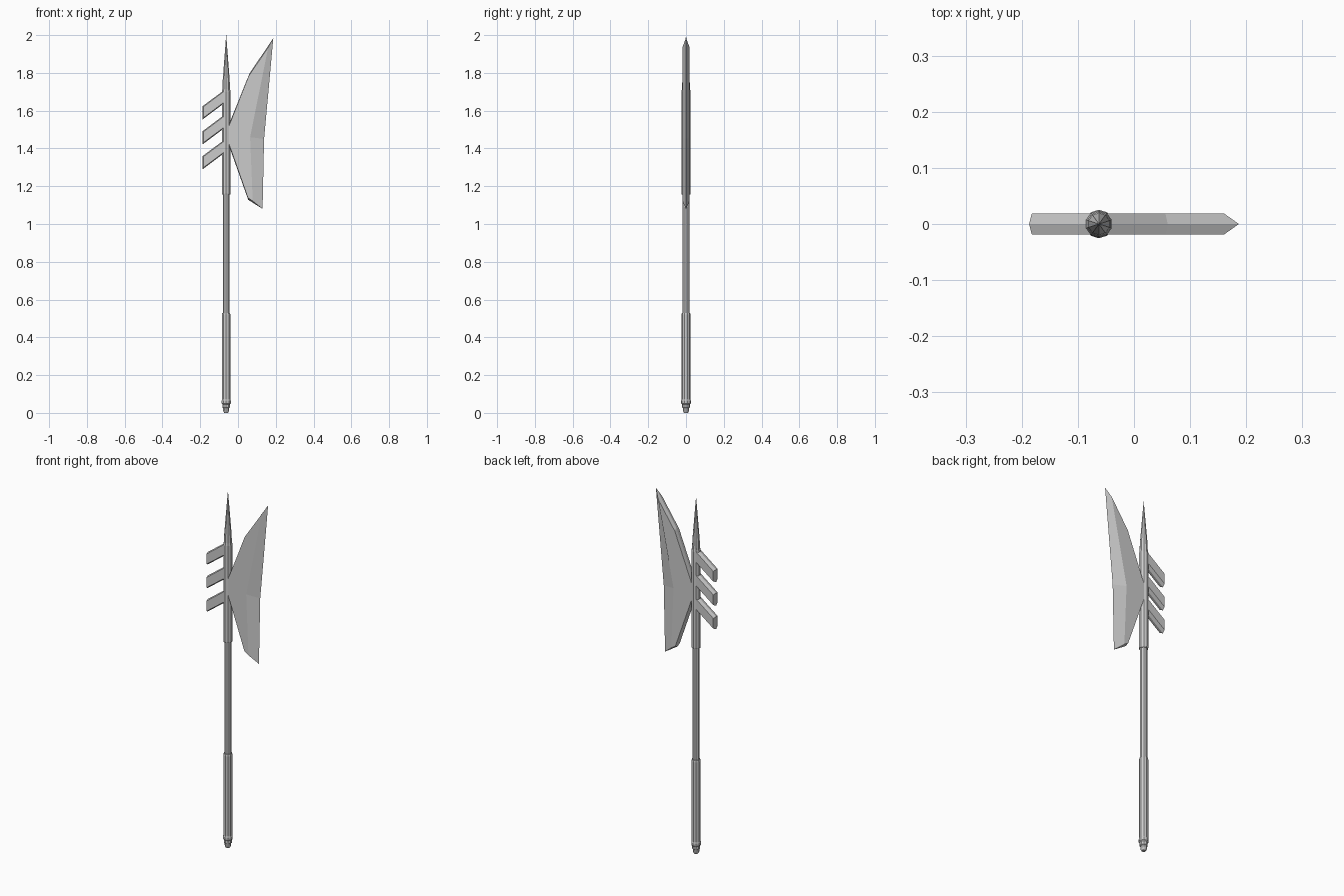
import bpy, bmesh, math

if "Cube" in bpy.data.objects:
    bpy.data.objects.remove(bpy.data.objects["Cube"])

SHAFT_X = -0.0625
SIDES = 10
HALF = 0.019  # half thickness of blade and fins


def finish(name, bm):
    bmesh.ops.recalc_face_normals(bm, faces=bm.faces)
    mesh = bpy.data.meshes.new(name)
    bm.to_mesh(mesh)
    bm.free()
    obj = bpy.data.objects.new(name, mesh)
    bpy.context.collection.objects.link(obj)
    return obj


def lathe(name, profile):
    """Ten-sided turned part from (radius, z) pairs, capped at both ends."""
    bm = bmesh.new()
    rings = []
    for r, z in profile:
        ring = []
        for i in range(SIDES):
            a = math.pi / 2 + 2 * math.pi * i / SIDES
            ring.append(bm.verts.new((SHAFT_X + r * math.cos(a), r * math.sin(a), z)))
        rings.append(ring)
    for lo, hi in zip(rings, rings[1:]):
        for i in range(SIDES):
            j = (i + 1) % SIDES
            bm.faces.new((lo[i], lo[j], hi[j], hi[i]))
    bm.faces.new(rings[0])
    bm.faces.new(rings[-1])
    return finish(name, bm)


def ridged_plate(name, rim, side):
    """Plate with flat sides at +-HALF meeting a raised rim on y = 0."""
    bm = bmesh.new()
    mid = [bm.verts.new((x, 0, z)) for x, z in rim]
    n = len(rim)
    for y in (-HALF, HALF):
        flat = [bm.verts.new((x, y, z)) for x, z in side]
        bm.faces.new(flat)
        for i in range(n):
            j = (i + 1) % n
            bm.faces.new((mid[i], mid[j], flat[j], flat[i]))
    return finish(name, bm)


# Shaft, grip with ringed pommel, head socket and spike
lathe("shaft", [(0.0185, 0.5), (0.0185, 1.2)])
lathe("grip", [(0.0235, 0.05), (0.0235, 0.52), (0.0215, 0.53)])
lathe("pommel", [(0.011, 0.0), (0.017, 0.012), (0.017, 0.025), (0.0205, 0.028),
                 (0.0205, 0.045), (0.0255, 0.05), (0.0255, 0.065), (0.0235, 0.07)])
lathe("head_socket", [(0.0225, 1.155), (0.024, 1.162), (0.024, 1.70), (0.0215, 1.715)])
lathe("spike", [(0.022, 1.69), (0.0195, 1.76), (0.0003, 2.0)])

# Axe blade: thick body, bevelled to a sharp cutting edge
ridged_plate(
    "axe_blade",
    [(-0.055, 1.51), (0.06, 1.795), (0.187, 1.985), (0.138, 1.45),
     (0.13, 1.08), (0.054, 1.128), (-0.055, 1.435)],
    [(-0.055, 1.50), (0.056, 1.782), (0.16, 1.935), (0.064, 1.46),
     (0.078, 1.122), (0.053, 1.138), (-0.055, 1.445)])

# Three swept fins on the back
for i in range(3):
    d = -0.132 * i
    ridged_plate(
        "back_fin_%d" % (i + 1),
        [(-0.065, 1.715 + d), (-0.187, 1.624 + d), (-0.187, 1.554 + d), (-0.065, 1.645 + d)],
        [(-0.065, 1.709 + d), (-0.182, 1.621 + d), (-0.182, 1.564 + d), (-0.065, 1.651 + d)])
